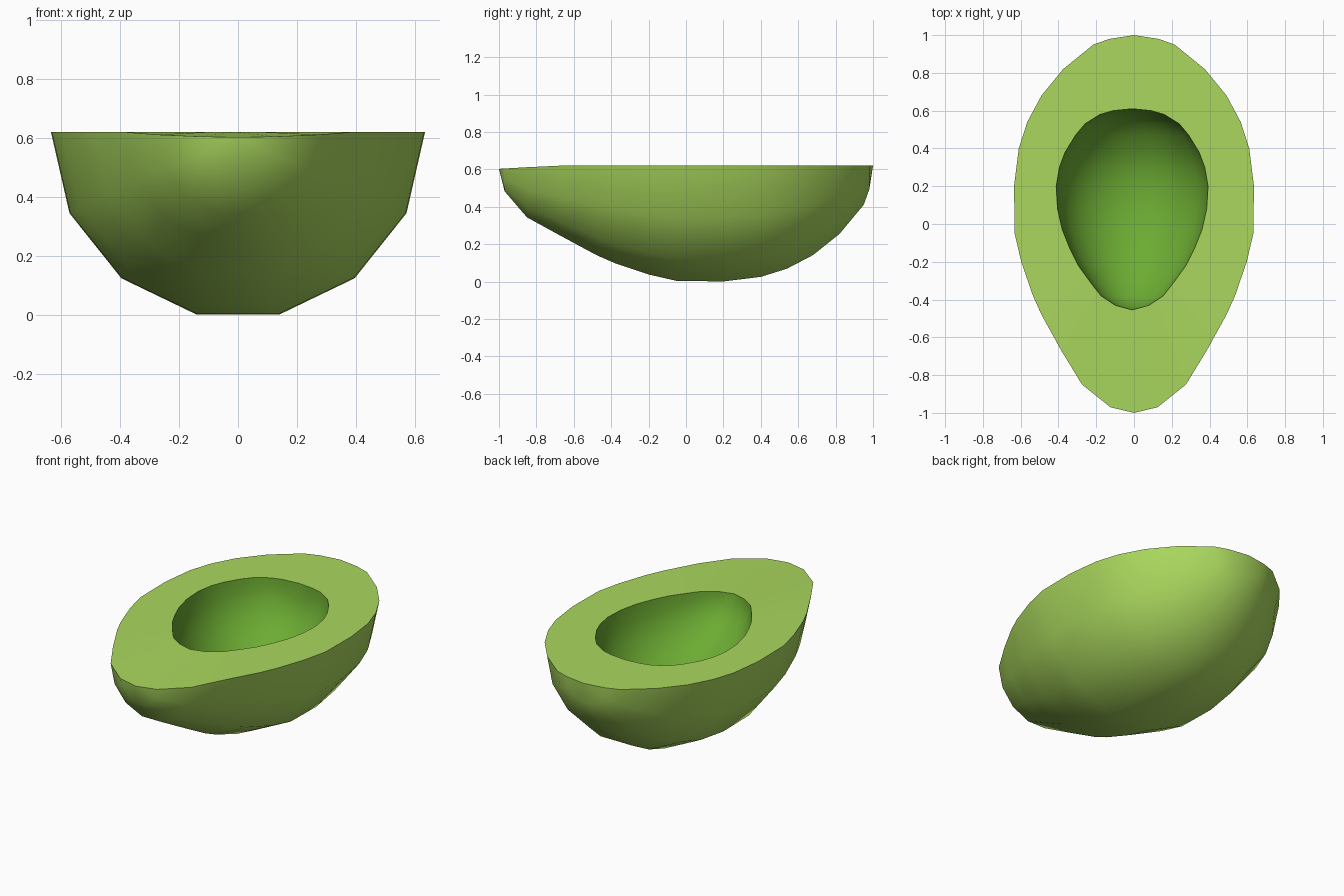
import bpy, bmesh, math

if "Cube" in bpy.data.objects:
    bpy.data.objects.remove(bpy.data.objects["Cube"])

TOP = 0.62  # height of the cut face

# (y, radius) stations along the fruit, back to front
SHELL = [(1, 0), (.98, .13), (.95, .215), (.82, .375), (.68, .49), (.54, .565),
         (.4, .61), (.2, .635), (-.05, .632), (-.2, .597), (-.38, .535),
         (-.48, .49), (-.67, .385), (-.85, .275), (-.97, .125), (-1, 0)]
HOLLOW = [(.61, 0), (.6, .1), (.58, .17), (.53, .25), (.47, .3), (.38, .355),
          (.3, .385), (.2, .402), (.08, .395), (-.03, .37), (-.13, .33),
          (-.22, .285), (-.31, .22), (-.38, .165), (-.43, .09), (-.455, 0)]


def material(name, rgb):
    m = bpy.data.materials.new(name)
    m.diffuse_color = (*rgb, 1)
    m.use_nodes = True
    m.node_tree.nodes["Principled BSDF"].inputs["Base Color"].default_value = m.diffuse_color
    return m


def half_revolve(bm, stations, segments, x0, mat):
    """Half-turn lathe about the y axis; returns the ring of vertices per station."""
    rings = []
    for y, r in stations:
        # the cut face dips a little at the narrow tip
        top = TOP - 0.017 * max(0, (-y - 0.7) / 0.3)
        if r == 0:
            rings.append([bm.verts.new((x0, y, top))] * (segments + 1))
            continue
        ring = []
        for i in range(segments + 1):
            a = math.pi * i / segments
            ring.append(bm.verts.new((x0 + r * math.cos(a), y, top - r * math.sin(a))))
        rings.append(ring)
    for a, b in zip(rings, rings[1:]):
        for i in range(segments):
            add_face(bm, [a[i], a[i + 1], b[i + 1], b[i]], mat)
    return rings


def add_face(bm, verts, mat):
    f = bm.faces.new(list(dict.fromkeys(verts)))
    f.material_index = mat


bm = bmesh.new()
outer = half_revolve(bm, SHELL, 7, 0, 0)
inner = half_revolve(bm, HOLLOW, 12, -0.01, 1)

# flat cut face between the two outlines
for side in (0, -1):
    for j in range(len(SHELL) - 1):
        add_face(bm, [outer[j][side], outer[j + 1][side],
                      inner[j + 1][side], inner[j][side]], 0)

bmesh.ops.recalc_face_normals(bm, faces=bm.faces[:])
mesh = bpy.data.meshes.new("avocado_half")
bm.to_mesh(mesh)
bm.free()
mesh.materials.append(material("light green flesh", (.40, .68, .11)))
mesh.materials.append(material("deep green hollow", (.15, .41, .032)))

obj = bpy.data.objects.new("avocado_half", mesh)
bpy.context.collection.objects.link(obj)
bpy.context.view_layer.objects.active = obj
obj.select_set(True)
bpy.ops.object.shade_smooth_by_angle(angle=math.radians(40))
